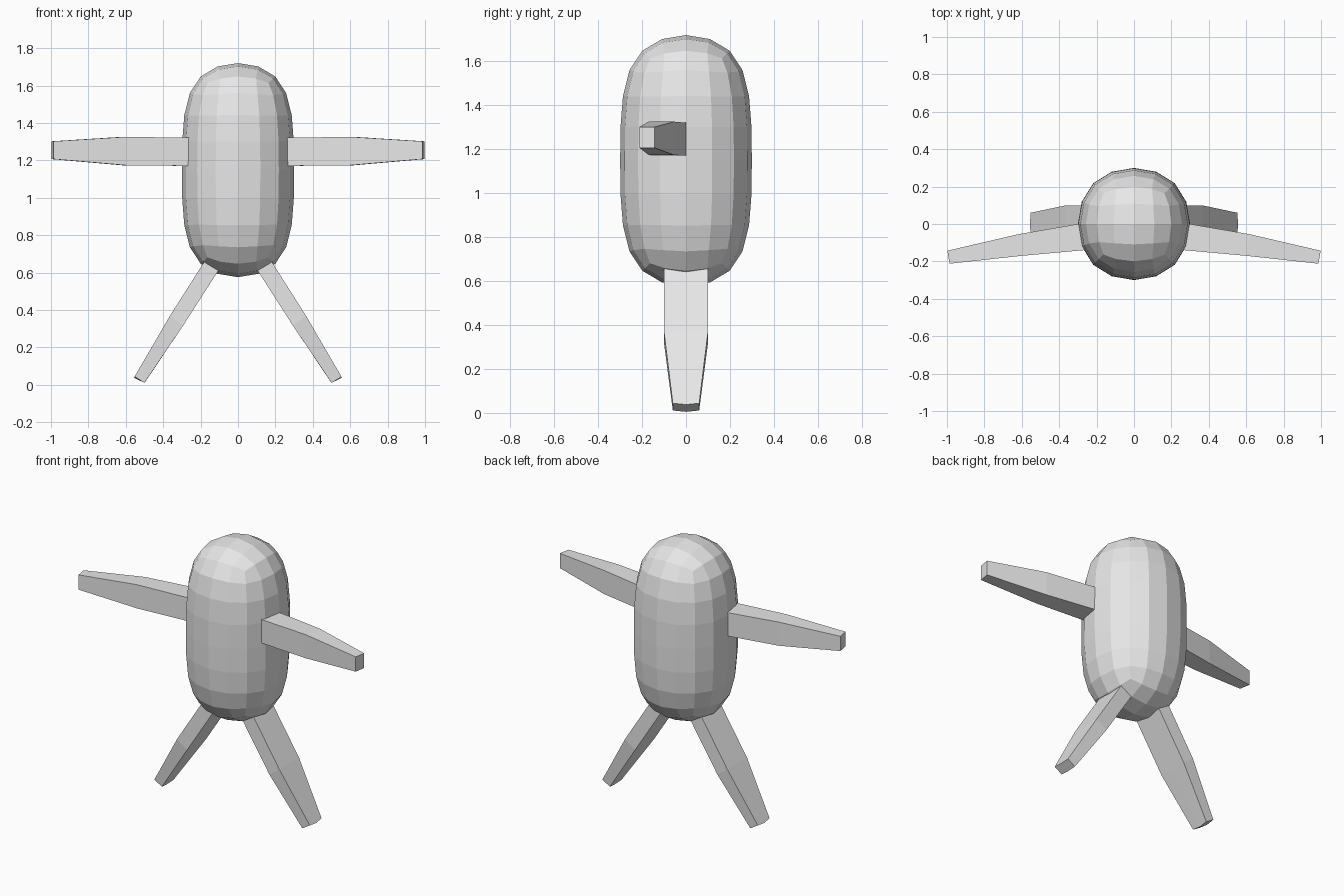
import bpy
import bmesh

cube = bpy.data.objects.get("Cube")
if cube:
    bpy.data.objects.remove(cube, do_unlink=True)

grey = bpy.data.materials.new("light_grey")
grey.use_nodes = True
grey.diffuse_color = (0.8, 0.8, 0.8, 1)
grey.node_tree.nodes["Principled BSDF"].inputs["Base Color"].default_value = (0.8, 0.8, 0.8, 1)


def loft(name, rings):
    """Join matching rings of points into one closed, flat-shaded solid."""
    bm = bmesh.new()
    loops = [[bm.verts.new(p) for p in ring] for ring in rings]
    n = len(loops[0])
    for a, b in zip(loops, loops[1:]):
        for i in range(n):
            j = (i + 1) % n
            bm.faces.new((a[i], a[j], b[j], b[i]))
    bm.faces.new(loops[0])
    bm.faces.new(loops[-1])
    bmesh.ops.recalc_face_normals(bm, faces=bm.faces)
    mesh = bpy.data.meshes.new(name)
    bm.to_mesh(mesh)
    bm.free()
    mesh.materials.append(grey)
    obj = bpy.data.objects.new(name, mesh)
    bpy.context.collection.objects.link(obj)
    return obj


# Body: tall two-storey box rounded by subdivision
A, H, MID = 0.327, 0.622, 1.148
body = loft("body", [[(-A, -A, z), (A, -A, z), (A, A, z), (-A, A, z)]
                     for z in (MID - H, MID, MID + H)])
rounding = body.modifiers.new("rounding", 'SUBSURF')
rounding.levels = rounding.render_levels = 2

# Arm sections: back edge (x, y), front edge (x, y), bottom z, top z
ARM = [((0.20, 0.017), (0.18, -0.132), 1.17, 1.32),
       ((0.62, -0.055), (0.60, -0.170), 1.174, 1.326),
       ((0.998, -0.143), (0.986, -0.212), 1.207, 1.302)]
# Leg sections: outer edge (x, z), inner edge (x, z), half width, bulge of the middle line
LEG = [((0.122, 0.75), (0.048, 0.70), 0.10, 0.0),
       ((0.364, 0.369), (0.294, 0.316), 0.10, 0.0),
       ((0.553, 0.044), (0.500, 0.011), 0.06, 0.006)]

for side, s in (("left", 1), ("right", -1)):
    loft(side + "_arm", [[(s * b[0], b[1], z0), (s * f[0], f[1], z0),
                          (s * f[0], f[1], z1), (s * b[0], b[1], z1)]
                         for b, f, z0, z1 in ARM])
    rings = []
    for o, i, w, e in LEG:
        rings.append([(s * o[0], -w, o[1]), (s * (o[0] + e / 2), 0, o[1] - e), (s * o[0], w, o[1]),
                      (s * i[0], w, i[1]), (s * (i[0] + e / 2), 0, i[1] - e), (s * i[0], -w, i[1])])
    loft(side + "_leg", rings)
